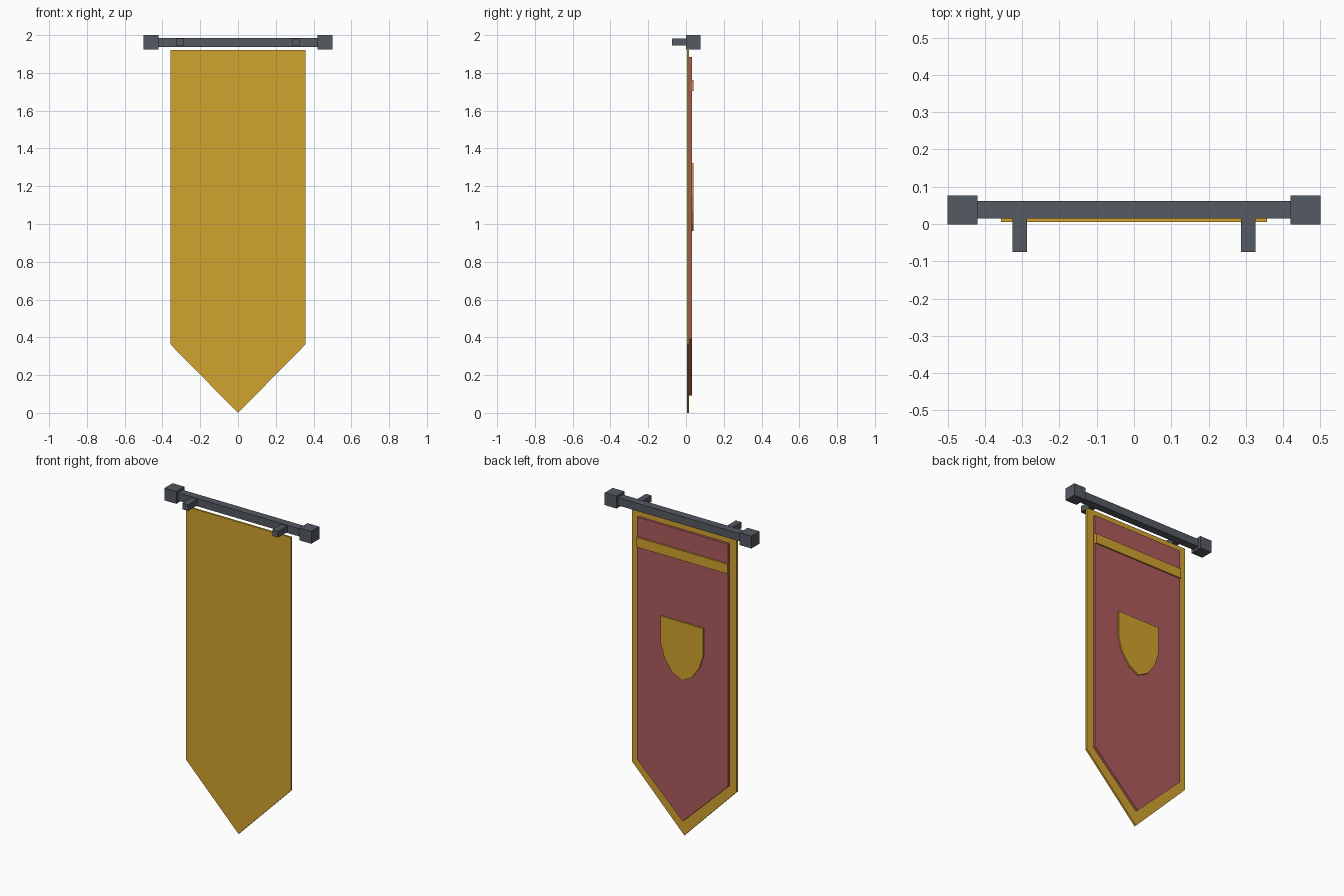
import bpy, bmesh

if "Cube" in bpy.data.objects:
    bpy.data.objects.remove(bpy.data.objects["Cube"])


def material(name, rgb):
    m = bpy.data.materials.new(name)
    m.diffuse_color = (*rgb, 1)
    m.use_nodes = True
    m.node_tree.nodes["Principled BSDF"].inputs["Base Color"].default_value = m.diffuse_color
    return m


GOLD = material("gold cloth", (0.64, 0.37, 0.028))
RED = material("faded red cloth", (0.42, 0.105, 0.11))
IRON = material("dark iron", (0.09, 0.1, 0.122))


def plate(name, outline, y0, y1, mat):
    """Extrude an (x, z) outline from y0 to y1."""
    bm = bmesh.new()
    face = bm.faces.new([bm.verts.new((x, y0, z)) for x, z in outline])
    ext = bmesh.ops.extrude_face_region(bm, geom=[face])
    verts = [v for v in ext["geom"] if isinstance(v, bmesh.types.BMVert)]
    bmesh.ops.translate(bm, verts=verts, vec=(0, y1 - y0, 0))
    bmesh.ops.recalc_face_normals(bm, faces=bm.faces)
    mesh = bpy.data.meshes.new(name)
    bm.to_mesh(mesh)
    bm.free()
    mesh.materials.append(mat)
    obj = bpy.data.objects.new(name, mesh)
    bpy.context.collection.objects.link(obj)
    return obj


def box(name, x0, x1, y0, y1, z0, z1, mat):
    return plate(name, [(x0, z0), (x1, z0), (x1, z1), (x0, z1)], y0, y1, mat)


def mirrored(half):
    """Close a right-half outline, running top to tip, over x = 0."""
    return half + [(-x, z) for x, z in reversed(half) if x > 0]


# Pointed banner: gold backing with a smaller red field behind it
plate("banner_border", mirrored([(0.357, 1.922), (0.357, 0.362), (0, 0)]), 0.005, 0.017, GOLD)
plate("banner_field", mirrored([(0.31, 1.883), (0.31, 0.39), (0, 0.092)]), 0.017, 0.032, RED)

# Raised stripe and shield emblem
box("stripe", -0.31, 0.31, 0.032, 0.041, 1.703, 1.763, GOLD)
shield = [(0.145, 1.322), (0.145, 1.155), (0.118, 1.07), (0.068, 1.0), (0, 0.963)]
plate("shield", mirrored(shield), 0.032, 0.041, GOLD)

# Hanging rod, end blocks and wall brackets
box("rod", -0.42, 0.42, 0.015, 0.062, 1.938, 1.986, IRON)
for side, s in (("left", -1), ("right", 1)):
    box(side + "_end_block", s * 0.42, s * 0.5, -0.001, 0.077, 1.924, 2.0, IRON)
    box(side + "_bracket", s * 0.287, s * 0.326, -0.075, 0.016, 1.944, 1.982, IRON)
